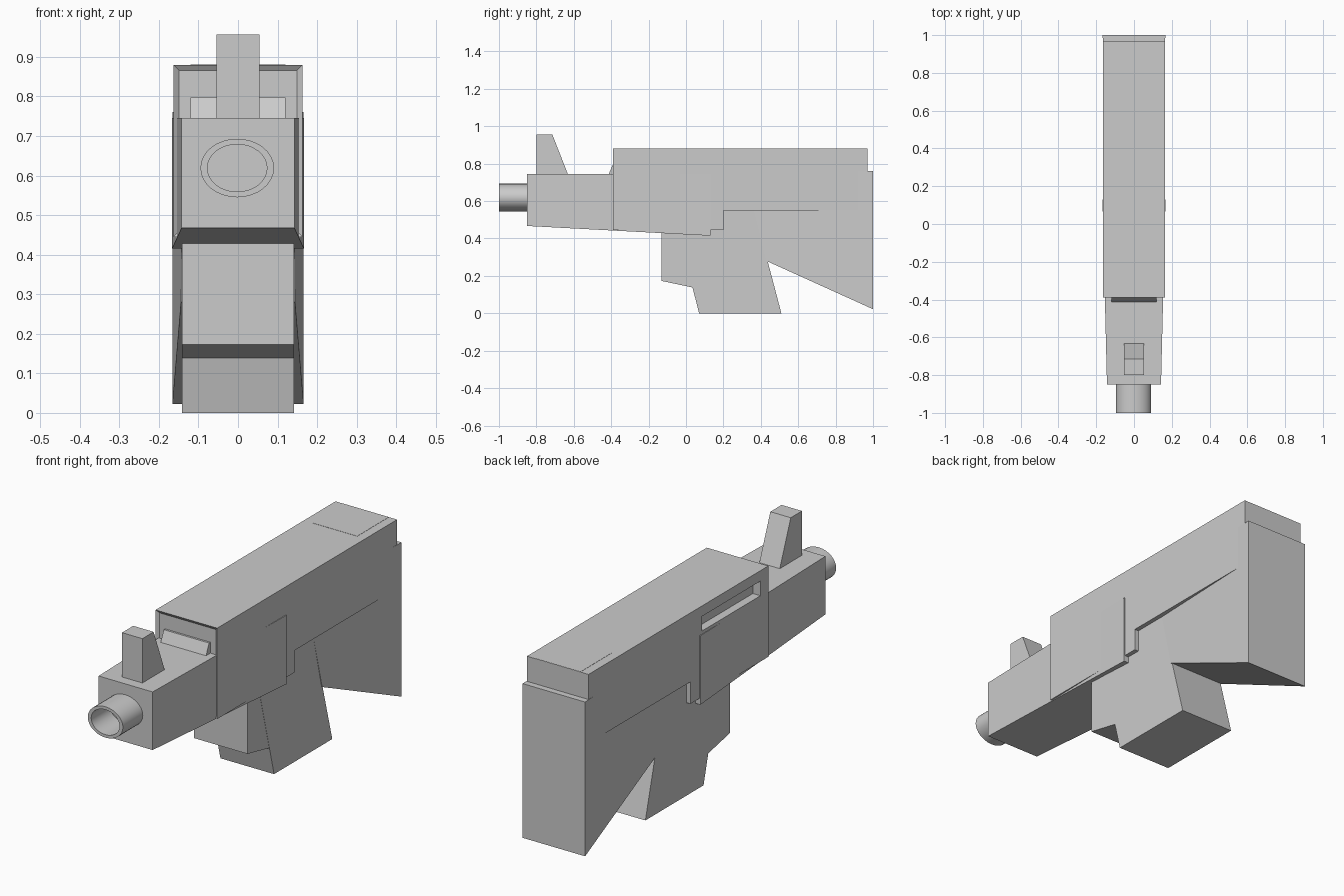
import bpy, bmesh, math
from mathutils import Matrix

if "Cube" in bpy.data.objects:
    bpy.data.objects.remove(bpy.data.objects["Cube"])


def finish(bm, name):
    bmesh.ops.recalc_face_normals(bm, faces=bm.faces)
    me = bpy.data.meshes.new(name)
    bm.to_mesh(me)
    bm.free()
    ob = bpy.data.objects.new(name, me)
    bpy.context.collection.objects.link(ob)
    return ob


def prism(name, profile, half, half_back=None, front_inset=None):
    """Side profile in (y, z), mirrored to +-half; the width may taper along y."""
    y0, y1 = min(p[0] for p in profile), max(p[0] for p in profile)
    half_back = half if half_back is None else half_back
    width = lambda y: half + (half_back - half) * (y - y0) / (y1 - y0)
    bm = bmesh.new()
    left, right = ([bm.verts.new((s * width(y), y, z)) for y, z in profile] for s in (-1, 1))
    bm.faces.new(left)
    bm.faces.new(right[::-1])
    n = len(profile)
    for i in range(n):
        j = (i + 1) % n
        bm.faces.new((left[i], right[i], right[j], left[j]))
    bmesh.ops.recalc_face_normals(bm, faces=bm.faces)
    if front_inset:
        face = min(bm.faces, key=lambda f: f.calc_center_median().y)
        bmesh.ops.inset_individual(bm, faces=[face], thickness=front_inset[0], depth=-front_inset[1])
    return finish(bm, name)


# Main receiver with a shallow recess in its front face
receiver = prism("receiver", [(-.39, .445), (.2, .445), (.2, .55), (.97, .55), (.97, .88), (-.39, .88)],
                 .163, front_inset=(.02, .01))

# Side window cut into the left wall
cutter = prism("window_cutter", [(-.33, .76), (.11, .76), (.11, .83), (-.33, .83)], .04)
cutter.location.x = -.163
cutter.hide_render = True
cutter.hide_viewport = True
cut = receiver.modifiers.new("window", 'BOOLEAN')
cut.operation = 'DIFFERENCE'
cut.solver = 'EXACT'
cut.object = cutter

# Handguard, widening towards the back
prism("handguard", [(-.85, .467), (.13, .415), (.13, .745), (-.85, .745)], .143, .167)

# Sights and top plate
prism("front_sight", [(-.8, .74), (-.63, .74), (-.715, .957), (-.8, .957)], .054)
prism("sight_wedge", [(-.413, .745), (-.37, .745), (-.37, .797), (-.39, .797)], .12)
prism("top_plate", [(.73, .86), (.969, .86), (.969, .881), (.73, .881)], .12)

# Grip, magazine block and stock
prism("grip", [(.07, 0), (.51, 0), (.365, .55), (-.07, .55)], .142)
prism("magazine_block", [(-.13, .173), (.06, .133), (.06, .46), (-.13, .46)], .141)
prism("stock", [(.43, .28), (1, .022), (1, .76), (.42, .76), (.365, .55)], .142, .166)

# Hollow oval barrel
bm = bmesh.new()
bmesh.ops.create_cone(bm, cap_ends=True, segments=32, radius1=1, radius2=1, depth=.16,
                      matrix=Matrix.Rotation(math.pi / 2, 4, 'X'))
front = min(bm.faces, key=lambda f: f.calc_center_median().y)
bmesh.ops.inset_individual(bm, faces=[front], thickness=.19, depth=0)
bore = bmesh.ops.extrude_discrete_faces(bm, faces=[front])["faces"][0]
bmesh.ops.translate(bm, verts=bore.verts, vec=(0, .145, 0))
bmesh.ops.scale(bm, vec=(.093, 1, .074), verts=bm.verts)
bmesh.ops.translate(bm, verts=bm.verts, vec=(-.002, -.92, .619))
barrel = finish(bm, "barrel")
bpy.context.view_layer.objects.active = barrel
barrel.select_set(True)
bpy.ops.object.shade_smooth_by_angle()
